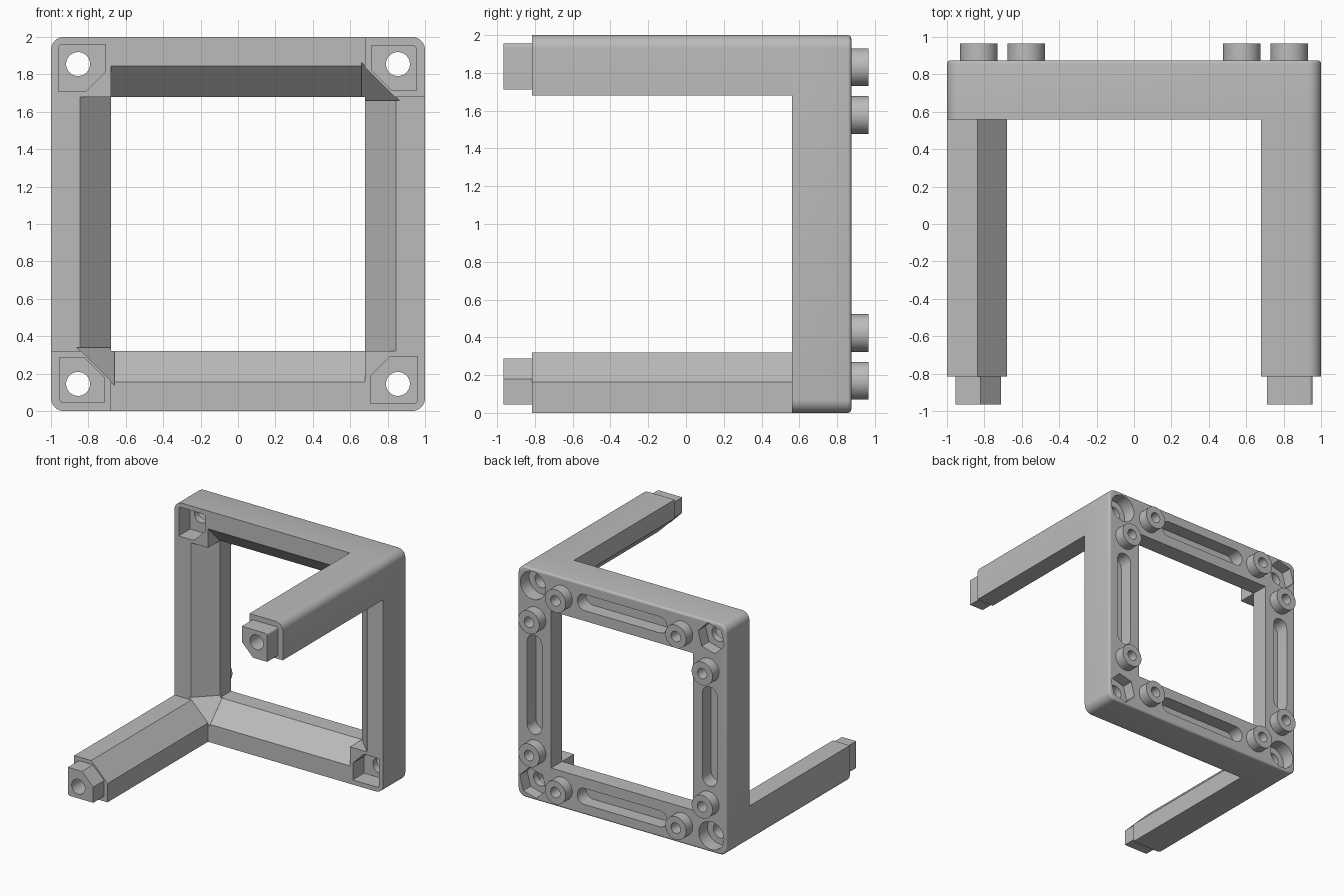
import bpy, bmesh, math
from mathutils import Matrix, Vector

if "Cube" in bpy.data.objects:
    bpy.data.objects.remove(bpy.data.objects["Cube"])

grey = bpy.data.materials.new("plain_grey")
grey.diffuse_color = (0.5, 0.5, 0.5, 1)
grey.use_nodes = True
grey.node_tree.nodes["Principled BSDF"].inputs["Base Color"].default_value = grey.diffuse_color


def finish(name, bm):
    bmesh.ops.recalc_face_normals(bm, faces=bm.faces)
    me = bpy.data.meshes.new(name)
    bm.to_mesh(me)
    bm.free()
    me.materials.append(grey)
    ob = bpy.data.objects.new(name, me)
    bpy.context.collection.objects.link(ob)
    return ob


def prism(name, pts, y0, y1, back_round=0):
    """Extrude an (x, z) profile along y, z measured from the middle height."""
    bm = bmesh.new()
    face = bm.faces.new([bm.verts.new((x, y0, z + 1)) for x, z in pts])
    ext = bmesh.ops.extrude_face_region(bm, geom=[face])["geom"]
    verts = [g for g in ext if isinstance(g, bmesh.types.BMVert)]
    bmesh.ops.translate(bm, verts=verts, vec=(0, y1 - y0, 0))
    if back_round:
        edges = [e for e in bm.edges if all(v in verts for v in e.verts)]
        bmesh.ops.bevel(bm, geom=edges, offset=back_round, segments=4,
                        profile=0.5, affect='EDGES')
    return finish(name, bm)


def hull(name, pts, matrix=Matrix()):
    bm = bmesh.new()
    for p in pts:
        v = matrix @ Vector(p)
        bm.verts.new((v.x, v.y, v.z + 1))
    bmesh.ops.convex_hull(bm, input=bm.verts)
    bmesh.ops.dissolve_limit(bm, angle_limit=0.01, verts=bm.verts, edges=bm.edges)
    return finish(name, bm)


def arc(cx, cz, r, a0, a1, n):
    return [(cx + r * math.cos(math.radians(a0 + (a1 - a0) * i / n)),
             cz + r * math.sin(math.radians(a0 + (a1 - a0) * i / n)))
            for i in range(n + 1)]


def disc(cx, cz, r, n=48, a=0):
    return arc(cx, cz, r, a, a + 360, n)[:-1]


def cut(ob, cutter):
    cutter.hide_render = True
    m = ob.modifiers.new("cut", 'BOOLEAN')
    m.operation, m.solver, m.object = 'DIFFERENCE', 'EXACT', cutter
    bpy.context.view_layer.objects.active = ob
    bpy.ops.object.modifier_apply(modifier=m.name)
    bpy.data.objects.remove(cutter)


def smooth(ob):
    bpy.ops.object.select_all(action='DESELECT')
    ob.select_set(True)
    bpy.context.view_layer.objects.active = ob
    bpy.ops.object.shade_smooth_by_angle(angle=math.radians(30))


def section(outer, inner, flat, r, sx, sz):
    """Square bar section with rounded outer and chamfered inner corner."""
    pts = arc(outer - r, outer - r, r, 0, 90, 8)
    pts += [(inner, outer), (inner, flat), (flat, inner), (outer, inner)]
    return [(sx * x, sz * z) for x, z in pts]


FRONT, BACK, IN, CH = 0.56, 0.875, 0.68, 0.165
HOLE, PEG = 0.855, 0.83
turns = [Matrix.Rotation(math.pi / 2 * k, 4, 'Y') for k in range(4)]
parts = []

# square frame with rounded corners and a softened back edge
outline = []
for k, (sx, sz) in enumerate([(1, 1), (-1, 1), (-1, -1), (1, -1)]):
    outline += arc(0.93 * sx, 0.93 * sz, 0.07, 90 * k, 90 * k + 90, 8)
frame = prism("square_frame", outline, FRONT, BACK, 0.018)
parts.append(frame)
cut(frame, prism("opening", [(-IN, -IN), (IN, -IN), (IN, IN), (-IN, IN)], 0.4, 1.1))

e = 0.02
for k, t in enumerate(turns):
    # sloped inner front edge of each bar
    wedge = [(x, y, z) for x in (-IN, IN) for y, z in
             ((FRONT - e, IN + CH + e), (FRONT + CH + e, IN - e), (FRONT - e, IN - e))]
    cut(frame, hull("wedge", wedge, t))
    # long slot in the back of each bar
    slot = arc(0.36, 0.84, 0.07, -90, 90, 16) + arc(-0.36, 0.84, 0.07, 90, 270, 16)
    slot = [(t @ Vector((x, 0, z))) for x, z in slot]
    cut(frame, prism("slot", [(p.x, p.z) for p in slot], 0.755, 1))
    # two hollow pegs on the back of each bar
    for s in (-1, 1):
        p = t @ Vector((0.577 * s, 0, PEG))
        cut(frame, prism("bore", disc(p.x, p.z, 0.045, 32), 0.76, 1.1))
        peg = prism("back_peg", disc(p.x, p.z, 0.1), BACK - 0.01, 0.965)
        cut(peg, prism("bore", disc(p.x, p.z, 0.045, 32), 0.7, 1.1))
        parts.append(peg)

for sx, sz in ((1, 1), (-1, -1), (-1, 1), (1, -1)):
    hx, hz = HOLE * sx, HOLE * sz
    if sx == sz:
        # arm corner: three-way chamfer facet and round counterbore
        L = CH + 2 * e
        tet = [(-e, -e, -e), (L, -e, -e), (-e, L, -e), (-e, -e, L)]
        cut(frame, hull("facet", [(sx * (IN + a), FRONT + b, sz * (IN + c))
                                  for a, b, c in tet]))
        cut(frame, prism("counterbore", disc(hx, hz, 0.12), 0.755, 1))
        # arm with a keyed tab at its tip, bored through
        arm = prism("arm", section(1, IN, 0.837, 0.07, sx, sz), -0.815, FRONT)
        tab = prism("arm_tab", section(0.955, 0.712, 0.82, 0.02, sx, sz), -0.965, -0.815)
        for ob in (arm, tab):
            cut(ob, prism("bore", disc(hx, hz, 0.064), -1.1, 0.7))
            parts.append(ob)
    else:
        # socket corner: keyed recess in front, hexagonal pocket behind
        cut(frame, prism("socket", section(0.96, 0.708, 0.815, 0.02, sx, sz), 0.5, 0.715))
        angle = math.degrees(math.atan2(sz, sx))
        cut(frame, prism("hex_pocket", disc(hx, hz, 0.13, 6, angle), 0.775, 1))
    cut(frame, prism("bore", disc(hx, hz, 0.064), 0.4, 1.1))

for ob in parts:
    smooth(ob)
